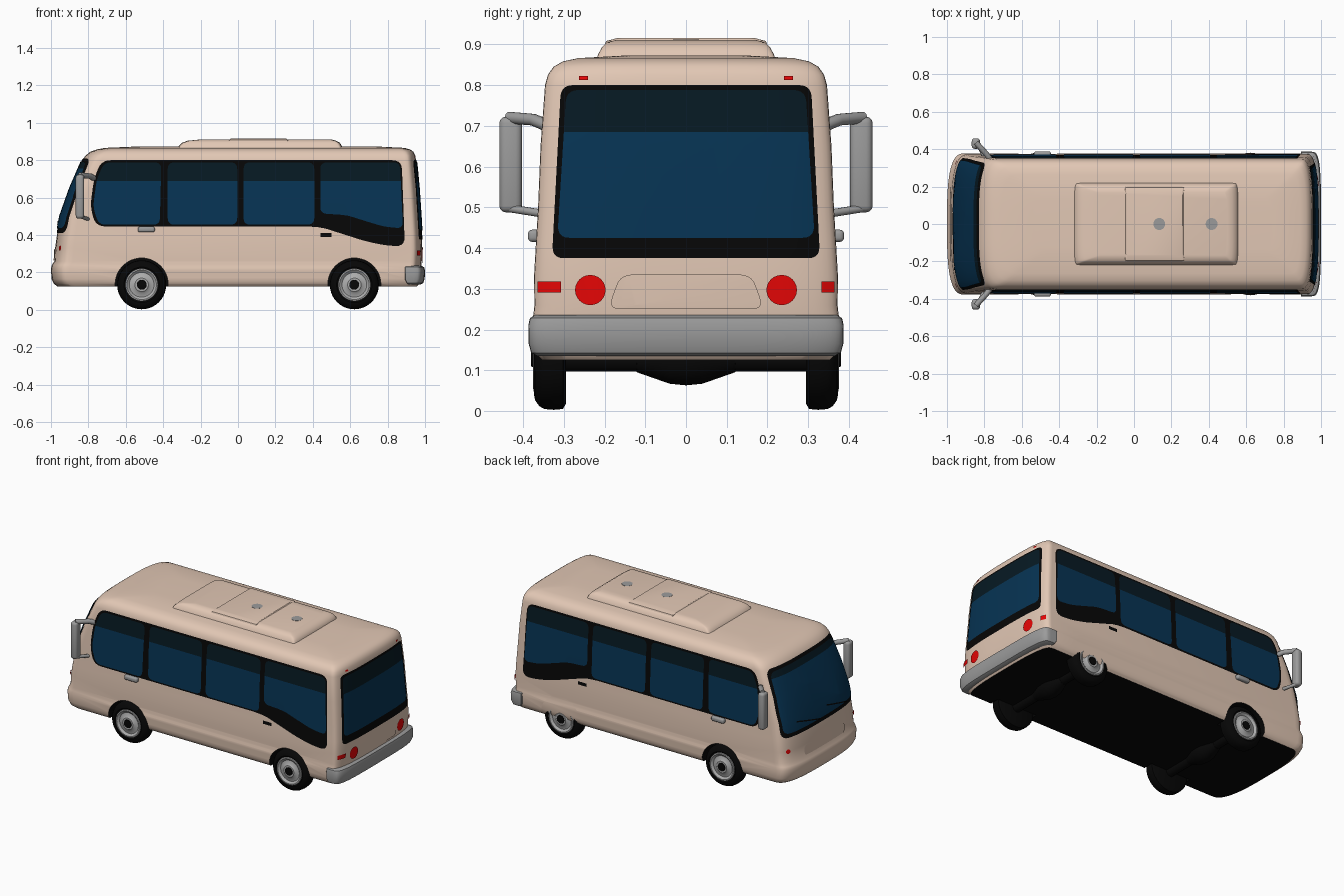
import bpy, bmesh, math
from mathutils import Vector

if "Cube" in bpy.data.objects:
    bpy.data.objects.remove(bpy.data.objects["Cube"])

def material(name, r, g, b):
    m = bpy.data.materials.new(name)
    m.diffuse_color = (r, g, b, 1)
    m.use_nodes = True
    m.node_tree.nodes["Principled BSDF"].inputs["Base Color"].default_value = m.diffuse_color
    return m

CREAM = material("cream_paint", .76, .575, .46)
BLACK = material("black_trim", .002, .002, .002)
BLUE = material("blue_glass", .002, .034, .088)
DARK = material("dark_glass", .002, .010, .017)
GREY = material("grey_plastic", .33, .33, .33)
SILVER = material("silver_wheel", .42, .42, .42)
RED = material("red_lamp", .88, .002, .002)

# Body sections: height, front x, rear x, half width
BODY = [(.125, -.965, .955, .352), (.14, -.985, .97, .367), (.165, -.997, .975, .374),
        (.22, -1.0, .978, .378), (.24, -.995, .98, .374), (.26, -.982, .982, .372),
        (.33, -.978, .984, .373), (.40, -.968, .982, .369), (.50, -.950, .976, .363),
        (.65, -.897, .966, .357), (.80, -.832, .952, .346), (.825, -.815, .948, .339),
        (.845, -.79, .938, .325), (.858, -.755, .92, .302), (.866, -.71, .89, .265),
        (.873, -.55, .75, .14)]
DF, DR, N = .10, .06, 3.0     # corner depth front / rear, squareness

def section(z):
    for a, b in zip(BODY, BODY[1:]):
        if z <= b[0]:
            t = (z - a[0]) / (b[0] - a[0])
            return [p + (q - p) * t for p, q in zip(a, b)]
    return BODY[-1]

def finish(name, bm, mats, angle=35):
    me = bpy.data.meshes.new(name)
    bm.to_mesh(me)
    bm.free()
    ob = bpy.data.objects.new(name, me)
    bpy.context.collection.objects.link(ob)
    for m in mats:
        me.materials.append(m)
    bpy.context.view_layer.objects.active = ob
    bpy.ops.object.select_all(action='DESELECT')
    ob.select_set(True)
    if angle:
        bpy.ops.object.shade_smooth_by_angle(angle=math.radians(angle))
    return ob

def loft(levels, df, dr, n, k=28):
    """Stack rounded plan outlines and cap both ends."""
    bm = bmesh.new()
    rings = []
    for z, xf, xr, hw in levels:
        pts = []
        for s, x0, d in ((1, xr, dr), (-1, xf, df)):
            for i in range(k + 1):
                a = -math.pi / 2 + math.pi * i / k
                sn, cs = math.sin(a), max(0, math.cos(a))
                y = hw * math.copysign(abs(sn) ** (2 / n), sn)
                pts.append((x0 - s * d * (1 - cs ** (2 / n)), s * y, z))
        rings.append([bm.verts.new(p) for p in pts])
    for a, b in zip(rings, rings[1:]):
        for i in range(len(a)):
            j = (i + 1) % len(a)
            bm.faces.new((a[i], a[j], b[j], b[i]))
    bm.faces.new(rings[0][::-1])
    bm.faces.new(rings[-1])
    return bm

def rounded(pts, r, k=5):
    out = []
    for i, p in enumerate(pts):
        p, a, b = Vector(p), Vector(pts[i - 1]), Vector(pts[(i + 1) % len(pts)])
        s = p + (a - p).normalized() * min(r, (a - p).length * .45)
        e = p + (b - p).normalized() * min(r, (b - p).length * .45)
        for j in range(k + 1):
            t = j / k
            out.append(s * (1 - t) ** 2 + p * 2 * t * (1 - t) + e * t * t)
    return out

def rect(u0, u1, z0, z1):
    return [(u0, z0), (u1, z0), (u1, z1), (u0, z1)]

def disc(u, z, r, k=24):
    return [(u + r * math.cos(2 * math.pi * i / k), z + r * math.sin(2 * math.pi * i / k)) for i in range(k)]

def plate(name, pts, side, mats, off=.003, split=None):
    """Thin panel that follows the body surface. side: F, B, or +1/-1 for the flanks."""
    bm = bmesh.new()
    f = bm.faces.new([bm.verts.new((p[0], 0, p[1])) for p in pts])
    bmesh.ops.triangulate(bm, faces=[f])
    cuts = [((0, 0, s[0]), (0, 0, 1)) for s in BODY]
    if split:
        cuts.append(((0, 0, split), (0, 0, 1)))
    if side in ("F", "B"):
        cuts += [((i * .02, 0, 0), (1, 0, 0)) for i in range(-18, 19)]
    for co, no in cuts:
        bmesh.ops.bisect_plane(bm, geom=bm.verts[:] + bm.edges[:] + bm.faces[:], dist=1e-5, plane_co=co, plane_no=no)
    for f in bm.faces:
        f.material_index = int(bool(split) and f.calc_center_median().z > split)
    for v in bm.verts:
        u, z = v.co.x, v.co.z
        _, xf, xr, hw = section(z)
        if side in ("F", "B"):
            c = 1 - (1 - min(.999, abs(u) / hw) ** N) ** (1 / N)
            x = xf + DF * c - off if side == "F" else xr - DR * c + off
            v.co = (x, u * (1 + off * 2), z)
        else:
            v.co = (u, side * (hw + off), z)
    out = {"F": Vector((-1, 0, 0)), "B": Vector((1, 0, 0))}.get(side) or Vector((0, side, 0))
    for f in bm.faces:
        f.normal_update()
        if f.normal.dot(out) < 0:
            f.normal_flip()
    return finish(name, bm, mats)

def lathe(name, profile, mat, x, z, s, k=40):
    """Revolve (radius, distance from centre) around a sideways axle."""
    bm = bmesh.new()
    rings = [[bm.verts.new((x + r * math.cos(2 * math.pi * i / k), s * y, z + r * math.sin(2 * math.pi * i / k)))
              for i in range(k)] for r, y in profile]
    for a, b in zip(rings, rings[1:]):
        for i in range(k):
            bm.faces.new((a[i], a[(i + 1) % k], b[(i + 1) % k], b[i]))
    bmesh.ops.remove_doubles(bm, verts=bm.verts[:], dist=1e-5)
    bmesh.ops.recalc_face_normals(bm, faces=bm.faces[:])
    return finish(name, bm, [mat])

def box(name, c, size, mat, bevel):
    bm = bmesh.new()
    bmesh.ops.create_cube(bm, size=1)
    for v in bm.verts:
        v.co = Vector(c) + Vector([a * b for a, b in zip(v.co, size)])
    bmesh.ops.bevel(bm, geom=bm.edges[:], offset=bevel, segments=3, profile=.5, affect='EDGES')
    return finish(name, bm, [mat])

def tube(name, pts, r, mat):
    cu = bpy.data.curves.new(name, 'CURVE')
    cu.dimensions, cu.bevel_depth, cu.bevel_resolution, cu.use_fill_caps = '3D', r, 3, True
    sp = cu.splines.new('POLY')
    sp.points.add(len(pts) - 1)
    for q, p in zip(sp.points, pts):
        q.co = (*p, 1)
    cu.materials.append(mat)
    bpy.context.collection.objects.link(bpy.data.objects.new(name, cu))

# Body shell with black floor and wheel arches cut out
bm = loft(BODY, DF, DR, N)
bm.normal_update()
for f in bm.faces:
    f.material_index = int(f.normal.z < -.9)
body = finish("body_shell", bm, [CREAM, BLACK], 0)
AXLES, WZ = (-.515, .622), .135
bm = bmesh.new()
for x in AXLES:
    for s in (-1, 1):
        g = bmesh.ops.create_cone(bm, cap_ends=True, segments=48, radius1=.142, radius2=.142, depth=.24)
        for v in g["verts"]:
            v.co = (x + v.co.x, s * .41 + v.co.z, WZ + v.co.y)
bmesh.ops.recalc_face_normals(bm, faces=bm.faces[:])
for f in bm.faces:
    f.material_index = 1
cutter = finish("arch_cutter", bm, [CREAM, BLACK], 0)
cutter.hide_render = True
mod = body.modifiers.new("arches", 'BOOLEAN')
mod.operation, mod.solver, mod.object = 'DIFFERENCE', 'EXACT', cutter
bpy.ops.object.select_all(action='DESELECT')
bpy.context.view_layer.objects.active = body
body.select_set(True)
bpy.ops.object.modifier_apply(modifier="arches")
bpy.data.objects.remove(cutter)
bpy.ops.object.shade_smooth_by_angle(angle=math.radians(35))

# Rear bumper
finish("rear_bumper", loft([(.135, .91, .975, .365), (.143, .90, .99, .38), (.165, .89, .998, .386),
                            (.21, .89, 1.0, .387), (.228, .89, .995, .383), (.236, .90, .98, .37)], .005, .06, 4), [GREY])

# Roof unit with raised panel and vents
finish("roof_unit", loft([(.855, -.325, .56, .222), (.875, -.318, .556, .216), (.893, -.30, .545, .206),
                          (.904, -.27, .525, .195), (.911, -.20, .50, .17)], .03, .03, 5), [CREAM])
finish("roof_unit_panel", loft([(.89, -.05, .27, .203), (.908, -.048, .268, .196), (.915, -.04, .26, .17)], .01, .01, 8), [CREAM])
for i, (x, z) in enumerate(((.135, .911), (.415, .907))):
    bm = bmesh.new()
    bmesh.ops.create_cone(bm, cap_ends=True, segments=24, radius1=.032, radius2=.032, depth=.01)
    bmesh.ops.translate(bm, verts=bm.verts[:], vec=(x, 0, z))
    finish(f"roof_vent_{i}", bm, [GREY])

# Flanks: window band, glass, handles, markers, mirrors, wheels
BAND = [(-.73, .80), (-.77, .70), (-.79, .55), (-.76, .446), (.42, .446), (.53, .42), (.65, .375),
        (.78, .345), (.892, .339), (.875, .80)]
GLASS = [[(-.715, .788), (-.755, .70), (-.775, .55), (-.745, .456), (-.418, .456), (-.41, .788)],
         rect(-.376, -.004, .456, .788), rect(.03, .408, .456, .788),
         [(.44, .515), (.58, .507), (.68, .475), (.78, .445), (.882, .435), (.866, .788), (.44, .788)]]
for s, tag in ((-1, "right"), (1, "left")):
    plate("window_band_" + tag, rounded(BAND, .05), s, [BLACK])
    for i, g in enumerate(GLASS):
        plate(f"side_glass_{i}_{tag}", rounded(g, .035), s, [BLUE, DARK], .006, .69)
    plate("door_handle_" + tag, rect(.44, .50, .39, .41), s, [BLACK], .006)
    box("side_marker_" + tag, (-.49, s * .372, .43), (.09, .032, .03), GREY, .010)
    box("mirror_" + tag, (-.845, s * .43, .605), (.045, .056, .235), GREY, .016)
    tube("mirror_top_arm_" + tag, [(-.765, s * .34, .70), (-.79, s * .375, .715), (-.845, s * .435, .72)], .015, GREY)
    tube("mirror_low_arm_" + tag, [(-.80, s * .355, .485), (-.835, s * .43, .497)], .010, GREY)
    for x, end in zip(AXLES, ("front", "rear")):
        lathe(f"{end}_tyre_{tag}", [(.084, .35), (.087, .368), (.095, .373), (.108, .370), (.122, .360), (.129, .348), (.131, .325),
                                    (.129, .302), (.115, .294), (0, .294)], BLACK, x, WZ - .001, s)
        lathe(f"{end}_wheel_{tag}", [(.088, .36), (.086, .374), (.079, .375), (.066, .364), (.045, .368),
                                     (.036, .376), (0, .376)], SILVER, x, WZ - .001, s)
        lathe(f"{end}_hub_{tag}", [(.027, .37), (.025, .380), (0, .381)], BLACK, x, WZ - .001, s)
    # Lamps
    plate("tail_lamp_" + tag, disc(s * .232, .297, .037), "B", [RED], .006)
    plate("rear_marker_" + tag, rect(*sorted((s * (.328 if s > 0 else .303), s * .36)), .291, .318), "B", [RED], .006)
    plate("high_lamp_" + tag, rect(*sorted((s * .238, s * .26)), .812, .822), "B", [RED], .005)
    plate("front_lamp_" + tag, disc(s * .325, .33, .014, 16), "F", [RED], .005)

# Windscreen and rear window
plate("windscreen_frame", rounded([(-.352, .41), (.352, .41), (.347, .55), (.322, .808), (-.322, .808), (-.347, .55)], .04), "F", [BLACK])
plate("windscreen_glass", rounded([(-.338, .435), (.338, .435), (.334, .55), (.308, .792), (-.308, .792), (-.334, .55)], .04),
      "F", [BLUE, DARK], .007, .755)
for i, y in enumerate((-.25, .03)):
    plate(f"wiper_{i}", [(y, .437), (y + .008, .432), (y + .21, .485), (y + .205, .492)], "F", [BLACK], .0095)
plate("rear_window_frame", rounded([(-.327, .375), (.327, .375), (.305, .80), (-.305, .80)], .03), "B", [BLACK])
plate("rear_window_glass", rounded([(-.312, .425), (.312, .425), (.29, .788), (-.29, .788)], .03), "B", [BLUE, DARK], .006, .685)

# Number plate surrounds, front and back
plate("rear_panel", rounded([(-.19, .25), (.19, .25), (.16, .335), (-.16, .335)], .03), "B", [CREAM], .004)
plate("front_panel", rounded(rect(-.20, .20, .265, .325), .025), "F", [CREAM], .004)

# Underbody: axles with differentials
for x, end in zip(AXLES, ("front", "rear")):
    tube(end + "_axle", [(x, -.30, .125), (x, .30, .125)], .03, BLACK)
    lathe(end + "_differential", [(0, -.14), (.03, -.12), (.058, -.04), (.062, 0), (.058, .04), (.03, .12), (0, .14)],
          BLACK, x, .125, 1)
